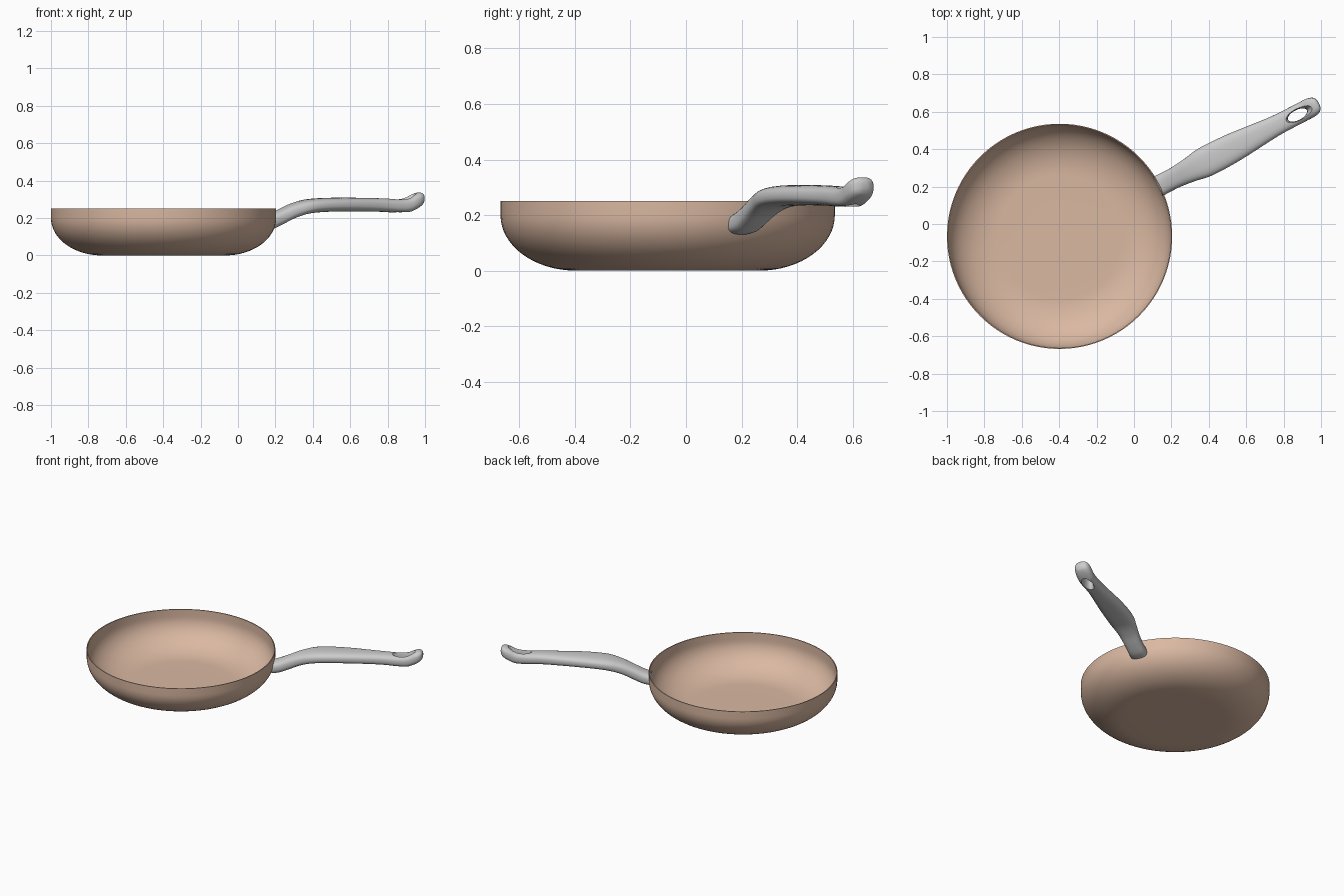
import bpy, bmesh, math
from mathutils import Matrix, Vector

if "Cube" in bpy.data.objects:
    bpy.data.objects.remove(bpy.data.objects["Cube"])

CENTRE = Vector((-0.398, -0.066, 0))
ANGLE = math.radians(27.3)


def finish(name, bm, angle=35):
    bmesh.ops.remove_doubles(bm, verts=bm.verts, dist=1e-5)
    bmesh.ops.recalc_face_normals(bm, faces=bm.faces)
    me = bpy.data.meshes.new(name)
    bm.to_mesh(me)
    bm.free()
    ob = bpy.data.objects.new(name, me)
    bpy.context.collection.objects.link(ob)
    smooth(ob, angle)
    return ob


def smooth(ob, angle):
    bpy.ops.object.select_all(action='DESELECT')
    ob.select_set(True)
    bpy.context.view_layer.objects.active = ob
    bpy.ops.object.shade_smooth_by_angle(angle=math.radians(angle))


def loft(name, rings):
    # Skin closed rings of points and cap both ends
    bm = bmesh.new()
    loops = [[bm.verts.new(p) for p in ring] for ring in rings]
    n = len(loops[0])
    for a, b in zip(loops, loops[1:]):
        for i in range(n):
            j = (i + 1) % n
            bm.faces.new((a[i], a[j], b[j], b[i]))
    bm.faces.new(loops[0])
    bm.faces.new(loops[-1])
    return finish(name, bm)


def catmull(pts, steps):
    pts = [Vector(p) for p in pts]
    ext = [pts[0] * 2 - pts[1]] + pts + [pts[-1] * 2 - pts[-2]]
    out = []
    for a, b, c, d in zip(ext, ext[1:], ext[2:], ext[3:]):
        for k in range(steps):
            t = k / steps
            out.append(0.5 * (2 * b + (c - a) * t + (2 * a - 5 * b + 4 * c - d) * t * t
                              + (3 * b - a - 3 * c + d) * t ** 3))
    return out + [pts[-1]]


# Pan bowl: flat base, elliptical corner, straight rim, thin wall
R, BASE, CURVE_H, HEIGHT, WALL = 0.602, 0.33, 0.2, 0.25, 0.006


def wall(off):
    pts = [(0, off), (BASE * 0.5, off)]
    for k in range(17):
        t = k / 16 * math.pi / 2
        pts.append((BASE + (R - BASE - off) * math.sin(t),
                    CURVE_H - (CURVE_H - off) * math.cos(t)))
    return pts + [(R - off, HEIGHT)]


profile = wall(0) + wall(WALL)[::-1]
bm = bmesh.new()
vs = [bm.verts.new((r, 0, z)) for r, z in profile]
es = [bm.edges.new(p) for p in zip(vs, vs[1:])]
bmesh.ops.spin(bm, geom=vs + es, cent=(0, 0, 0), axis=(0, 0, 1),
               angle=2 * math.pi, steps=96, use_merge=True)
pan = finish("pan_bowl", bm)
pan.location = CENTRE
mat = bpy.data.materials.new("copper")
mat.diffuse_color = (0.7, 0.48, 0.36, 1)
mat.use_nodes = True
mat.node_tree.nodes["Principled BSDF"].inputs["Base Color"].default_value = mat.diffuse_color
pan.data.materials.append(mat)

# Handle stations: distance from pan centre, half width, bottom z, top z
stations = [
    (0.591, 0.057, 0.130, 0.205), (0.640, 0.056, 0.138, 0.222),
    (0.700, 0.057, 0.163, 0.248), (0.780, 0.066, 0.200, 0.280),
    (0.880, 0.081, 0.226, 0.302), (1.050, 0.077, 0.235, 0.309),
    (1.280, 0.056, 0.234, 0.306), (1.400, 0.053, 0.228, 0.302),
    (1.460, 0.053, 0.229, 0.309), (1.500, 0.053, 0.243, 0.327),
    (1.530, 0.048, 0.259, 0.336), (1.549, 0.036, 0.274, 0.333),
    (1.558, 0.016, 0.291, 0.321),
]


def section(s):
    # Rounded rectangular cross-section
    d, w, lo, hi = s
    e = 2 / 2.7
    ring = []
    for k in range(32):
        t = 2 * math.pi * k / 32
        c, q = math.cos(t), math.sin(t)
        ring.append((d, -0.004 + w * math.copysign(abs(c) ** e, c),
                     (lo + hi) / 2 + (hi - lo) / 2 * math.copysign(abs(q) ** e, q)))
    return ring


handle = loft("handle", [section(s) for s in catmull(stations, 5)])

# Hanging hole, flared at top and bottom
cutter = loft("hole_cutter", [
    [(1.428 + 0.056 * f * math.cos(2 * math.pi * k / 40),
      -0.007 + 0.027 * f * math.sin(2 * math.pi * k / 40), 0.268 + z) for k in range(40)]
    for z, f in ((-0.07, 1.6), (-0.04, 1.25), (-0.02, 1.06), (0, 1),
                 (0.02, 1.06), (0.04, 1.25), (0.07, 1.6))])
cutter.hide_render = True
mod = handle.modifiers.new("hole", 'BOOLEAN')
mod.operation = 'DIFFERENCE'
mod.solver = 'EXACT'
mod.object = cutter
bpy.context.view_layer.objects.active = handle
bpy.ops.object.modifier_apply(modifier="hole")
bpy.data.objects.remove(cutter)
handle.data.transform(Matrix.Translation(CENTRE) @ Matrix.Rotation(ANGLE, 4, 'Z'))
smooth(handle, 40)
